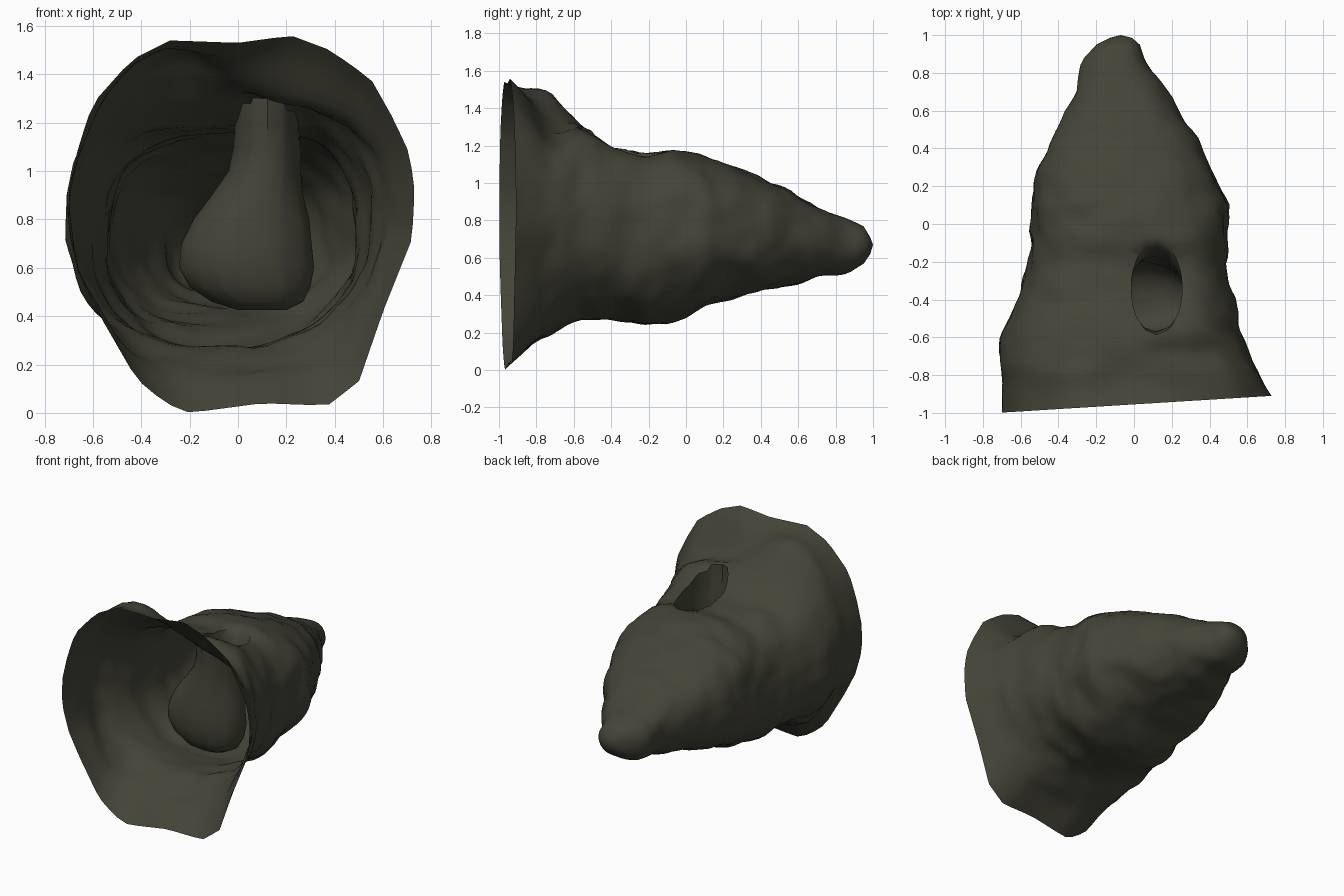
import bpy, bmesh, math
from mathutils import Vector, noise

if "Cube" in bpy.data.objects:
    bpy.data.objects.remove(bpy.data.objects["Cube"])

N_AROUND, N_ALONG = 64, 56

# Cone sections: y, left x, right x, bottom z, top z
SECTIONS = [
    (-0.955, -0.71, 0.73, 0.00, 1.56), (-0.80, -0.695, 0.65, 0.14, 1.45),
    (-0.66, -0.715, 0.60, 0.22, 1.32), (-0.55, -0.68, 0.56, 0.27, 1.28),
    (-0.40, -0.62, 0.52, 0.27, 1.20), (-0.22, -0.56, 0.50, 0.24, 1.17),
    (-0.08, -0.54, 0.49, 0.26, 1.18), (0.10, -0.545, 0.49, 0.33, 1.14),
    (0.30, -0.51, 0.41, 0.40, 1.07), (0.50, -0.41, 0.30, 0.44, 0.98),
    (0.70, -0.31, 0.18, 0.50, 0.87), (0.86, -0.28, 0.06, 0.51, 0.81),
    (0.95, -0.20, 0.03, 0.57, 0.77), (0.985, -0.13, -0.01, 0.62, 0.71),
]
# Irregular outline of the open mouth (x, z)
RIM = [
    (-0.2, 0.0), (0.1, 0.04), (0.37, 0.03), (0.5, 0.13), (0.6, 0.42),
    (0.72, 0.72), (0.73, 0.92), (0.71, 1.07), (0.64, 1.22), (0.55, 1.38),
    (0.38, 1.5), (0.22, 1.56), (0.0, 1.53), (-0.28, 1.54), (-0.44, 1.46),
    (-0.6, 1.28), (-0.66, 1.1), (-0.70, 0.92), (-0.70, 0.74), (-0.65, 0.56),
    (-0.57, 0.40), (-0.42, 0.14), (-0.3, 0.04),
]
# Inner sac below the top opening: z, centre x, centre y, half x, half y
SAC = [
    (1.19, 0.12, -0.35, 0.135, 0.235), (1.10, 0.12, -0.36, 0.14, 0.21),
    (1.00, 0.11, -0.37, 0.15, 0.20), (0.90, 0.08, -0.38, 0.19, 0.20),
    (0.80, 0.055, -0.39, 0.24, 0.20), (0.70, 0.035, -0.40, 0.27, 0.20),
    (0.60, 0.035, -0.40, 0.28, 0.20), (0.52, 0.05, -0.40, 0.25, 0.18),
    (0.46, 0.08, -0.41, 0.19, 0.14), (0.425, 0.10, -0.42, 0.10, 0.07),
]
HX, HY, HA, HB = 0.12, -0.34, 0.135, 0.245   # top opening ellipse


def section(y):
    for a, b in zip(SECTIONS, SECTIONS[1:]):
        if y <= b[0]:
            t = (y - a[0]) / (b[0] - a[0])
            return [p + (q - p) * t for p, q in zip(a, b)]
    return list(SECTIONS[-1])


def rim_radius(ang):
    """Radius of the mouth outline in normalised space along an angle."""
    d = Vector((math.cos(ang), math.sin(ang)))
    pts = [Vector(((x - 0.01) / 0.72, (z - 0.78) / 0.78)) for x, z in RIM]
    for p, q in zip(pts, pts[1:] + pts[:1]):
        e = q - p
        den = d.x * e.y - d.y * e.x
        if abs(den) < 1e-9:
            continue
        r = (p.x * e.y - p.y * e.x) / den
        s = (p.x * d.y - p.y * d.x) / den
        if r > 0 and -1e-6 <= s <= 1 + 1e-6:
            return r
    return 1.0


def body_radius(ang, y):
    """Rounded-square section: fuller upper right, leaner lower right."""
    c, s = math.cos(ang), math.sin(ang)
    n = 2.6 if c < 0 else (2.75 if s > 0 else 2.1)
    n -= 0.3 * max(0, y) if n > 2.2 else 0
    return (abs(c) ** n + abs(s) ** n) ** (-1 / n)


def gauss(d, width):
    return math.exp(-(d / width) ** 2)


def roof_offset(x, y):
    """High lobe on the left, valley on the right, raised lip round the opening."""
    lobe = 0.13 * gauss(x + 0.28, 0.24) * gauss(y + 0.72, 0.12)
    valley = -0.10 * gauss(x - 0.25, 0.25) * gauss(y + 0.76, 0.10)
    lip = 0.05 * gauss(x - 0.12, 0.2) * gauss(y + 0.57, 0.07)
    side = 0.04 * gauss(x - 0.36, 0.14) * gauss(y + 0.45, 0.2)
    return lobe + valley + lip + side


bm = bmesh.new()

# Tapering hollow shell, irregular at the mouth and rounded toward the tip
rings = []
for i in range(N_ALONG):
    y = -0.955 + (0.985 + 0.955) * i / (N_ALONG - 1)
    _, xl, xr, zb, zt = section(y)
    w = max(0.0, 1 - (y + 0.955) / 0.40)
    rough = 0.024 * min(1, i / 6) * min(1, (N_ALONG - 1 - i) / 8)
    ring = []
    for j in range(N_AROUND):
        a = 2 * math.pi * j / N_AROUND
        r = w * rim_radius(a) + (1 - w) * body_radius(a, y)
        ux, uz = r * math.cos(a), r * math.sin(a)
        x = (xl + xr) / 2 + ux * (xr - xl) / 2
        z = (zb + zt) / 2 + uz * (zt - zb) / 2
        n = noise.noise(Vector((x * 4, y * 6, z * 4))) + 0.5 * noise.noise(Vector((x * 9, y * 13, z * 9)))
        if uz > 0 and i > 0:
            z += roof_offset(x, y) * min(1, uz * 1.3)
        x += rough * n * math.cos(a)
        z += rough * n * math.sin(a)
        ring.append(bm.verts.new((x, y + 0.062 * x * w, z)))
    rings.append(ring)
for r0, r1 in zip(rings, rings[1:]):
    for j in range(N_AROUND):
        k = (j + 1) % N_AROUND
        bm.faces.new((r0[j], r0[k], r1[k], r1[j]))
tip = bm.verts.new((-0.07, 1.0, 0.67))
for j in range(N_AROUND):
    bm.faces.new((rings[-1][j], rings[-1][(j + 1) % N_AROUND], tip))

# Oval opening cut through the roof
def in_hole(f):
    c = f.calc_center_median()
    return c.z > 0.9 and ((c.x - HX) / HA) ** 2 + ((c.y - HY) / HB) ** 2 < 1
bmesh.ops.delete(bm, geom=[f for f in bm.faces if in_hole(f)], context='FACES')
loop = [e for e in bm.edges if e.is_boundary and e.verts[0].co.y > -0.8]
for v in {v for e in loop for v in e.verts}:
    a = math.atan2((v.co.y - HY) / HB, (v.co.x - HX) / HA)
    v.co.x, v.co.y = HX + HA * math.cos(a), HY + HB * math.sin(a)
    v.co.z -= 0.01

# Sac hanging inside, extruded ring by ring from the opening
cx, cy, ca, cb = HX, HY, HA, HB
for z, sx, sy, sa, sb in SAC:
    out = bmesh.ops.extrude_edge_only(bm, edges=loop)['geom']
    loop = [g for g in out if isinstance(g, bmesh.types.BMEdge) and g.is_boundary]
    for v in [g for g in out if isinstance(g, bmesh.types.BMVert)]:
        a = math.atan2((v.co.y - cy) / cb, (v.co.x - cx) / ca)
        top = min(z, v.co.z - 0.02)
        v.co = (sx + sa * math.cos(a), sy + sb * math.sin(a), top)
    cx, cy, ca, cb = sx, sy, sa, sb
bmesh.ops.contextual_create(bm, geom=loop)
bmesh.ops.recalc_face_normals(bm, faces=bm.faces)

mesh = bpy.data.meshes.new("hollow_cone_shell")
bm.to_mesh(mesh)
bm.free()
shell = bpy.data.objects.new("hollow_cone_shell", mesh)
bpy.context.collection.objects.link(shell)

# Single dark olive colour
mat = bpy.data.materials.new("dark olive")
mat.diffuse_color = (0.058, 0.057, 0.039, 1)
mat.use_nodes = True
mat.node_tree.nodes["Principled BSDF"].inputs["Base Color"].default_value = mat.diffuse_color
mesh.materials.append(mat)
bpy.context.view_layer.objects.active = shell
shell.select_set(True)
bpy.ops.object.shade_smooth_by_angle(angle=math.radians(40))
